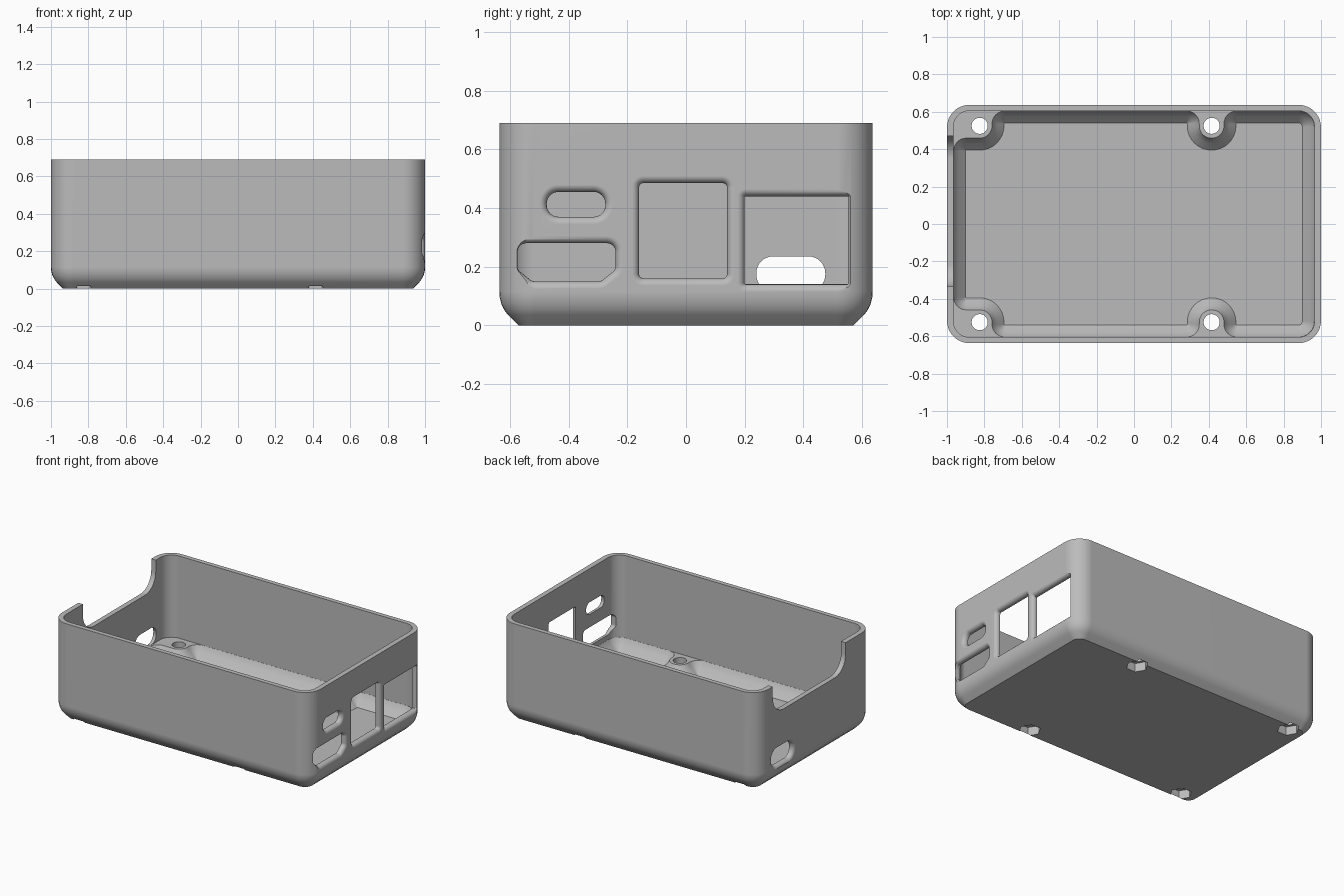
import bpy, bmesh, math
from mathutils import Vector

cube = bpy.data.objects.get("Cube")
if cube:
    bpy.data.objects.remove(cube, do_unlink=True)

grey = bpy.data.materials.new("plain grey")
grey.use_nodes = True
colour = (0.5, 0.5, 0.5, 1)
grey.diffuse_color = colour
grey.node_tree.nodes["Principled BSDF"].inputs["Base Color"].default_value = colour


def outline(corners, steps=8):
    """Round the (u, v, radius) corners; return points with outward normals."""
    result = []
    for i, (u, v, r) in enumerate(corners):
        p = Vector((u, v))
        before = Vector(corners[i - 1][:2])
        after = Vector(corners[(i + 1) % len(corners)][:2])
        a, b = (before - p).normalized(), (after - p).normalized()
        half = a.angle(b) / 2
        turn = 1 if (p - before).cross(after - p) > 0 else -1
        centre = p + (a + b).normalized() * r / math.sin(half)
        start = p + a * r / math.tan(half) - centre
        angle = math.atan2(start.y, start.x)
        for k in range(steps + 1):
            t = angle + turn * (math.pi - 2 * half) * k / steps
            n = Vector((math.cos(t), math.sin(t)))
            result.append((centre + n * r, n * turn))
    return result


def box(u0, u1, v0, v1, r):
    return [(u1, v1, r), (u0, v1, r), (u0, v0, r), (u1, v0, r)]


def loft(name, corners, stations, axis="z", steps=8):
    """Skin an outline through (offset, position) stations along an axis."""
    bm = bmesh.new()
    shape = outline(corners, steps)
    rings = []
    for offset, pos in stations:
        ring = []
        for p, n in shape:
            q = p + n * offset
            ring.append(bm.verts.new((q.x, q.y, pos) if axis == "z" else (pos, q.x, q.y)))
        rings.append(ring)
    for low, high in zip(rings, rings[1:]):
        for i in range(len(low)):
            bm.faces.new((low[i - 1], low[i], high[i], high[i - 1]))
    bm.faces.new(rings[0])
    bm.faces.new(rings[-1])
    bmesh.ops.recalc_face_normals(bm, faces=bm.faces)
    mesh = bpy.data.meshes.new(name)
    bm.to_mesh(mesh)
    bm.free()
    mesh.materials.append(grey)
    obj = bpy.data.objects.new(name, mesh)
    bpy.context.collection.objects.link(obj)
    return obj


def cut(target, cutter):
    cutter.hide_render = True
    mod = target.modifiers.new("cut", "BOOLEAN")
    mod.operation = "DIFFERENCE"
    mod.solver = "EXACT"
    mod.object = cutter
    bpy.context.view_layer.objects.active = target
    bpy.ops.object.modifier_apply(modifier=mod.name)
    bpy.data.objects.remove(cutter, do_unlink=True)


# Outer shell: 45 degree chamfer running into a rounded lower edge
case = loft("case_body", box(-0.935, 0.935, -0.572, 0.572, 0.055),
            [(0, 0), (0.035, 0.035), (0.048, 0.052), (0.058, 0.073),
             (0.0635, 0.095), (0.065, 0.115), (0.065, 0.69)])

# Main cavity
cut(case, loft("cavity", box(-0.965, 0.965, -0.605, 0.605, 0.085), [(0, 0.115), (0, 0.8)]))

# Sunken floor, flowing around the four screw bosses
half = [(0.9, 0.54, 0.02), (0.545, 0.54, 0.003), (0.545, 0.395, 0.129),
        (0.285, 0.395, 0.129), (0.285, 0.54, 0.003), (-0.695, 0.54, 0.003),
        (-0.695, 0.395, 0.13), (-0.9, 0.395, 0.003)]
basin = half + [(x, -y, r) for x, y, r in reversed(half)]
cut(case, loft("floor_basin", basin,
               [(0, 0.037), (0.036, 0.073), (0.053, 0.094), (0.064, 0.115), (0.064, 0.14)]))

# Screw holes with hexagonal nut pockets underneath
for x in (-0.825, 0.415):
    for y in (-0.525, 0.525):
        hexagon = [(x + 0.07 * math.cos(k * math.pi / 3), y + 0.07 * math.sin(k * math.pi / 3), 0.001)
                   for k in range(6)]
        cut(case, loft("nut_pocket", hexagon, [(0, -0.1), (0, 0.06)], steps=1))
        cut(case, loft("screw_hole", box(x - 0.043, x + 0.043, y - 0.043, y + 0.043, 0.0425),
                       [(0, -0.1), (0, 0.3)]))


# Port openings with a rounded outer lip
def port(name, corners, side):
    lip = 0.025
    stations = [(0, 0.92)]
    for k in range(6):
        t = k * math.pi / 10
        stations.append((lip * (1 - math.cos(t)), 1 - lip + lip * math.sin(t)))
    stations.append((lip, 1.1))
    cut(case, loft(name, corners, [(o, side * p) for o, p in stations], "x"))


port("small_port", box(-0.475, -0.275, 0.37, 0.455, 0.04), 1)
port("wide_port", [(-0.24, 0.28, 0.03), (-0.575, 0.28, 0.03), (-0.575, 0.19, 0.025),
                   (-0.525, 0.15, 0.025), (-0.29, 0.15, 0.025), (-0.24, 0.19, 0.025)], 1)
port("square_port", box(-0.16, 0.14, 0.16, 0.485, 0.015), 1)
port("large_port", box(0.2, 0.555, 0.14, 0.44, 0.004), 1)
port("card_slot", box(0.24, 0.475, 0.115, 0.235, 0.057), -1)

# Open notch in the rim of the end wall
cut(case, loft("rim_notch", box(-0.335, 0.47, 0.49, 1.0, 0.12), [(0, -1.2), (0, -0.9)], "x"))

# Smooth shading with crisp edges
bpy.ops.object.select_all(action="DESELECT")
case.select_set(True)
bpy.context.view_layer.objects.active = case
bpy.ops.object.shade_smooth_by_angle(angle=math.radians(30))
weighted = case.modifiers.new("even_shading", "WEIGHTED_NORMAL")
weighted.keep_sharp = True
